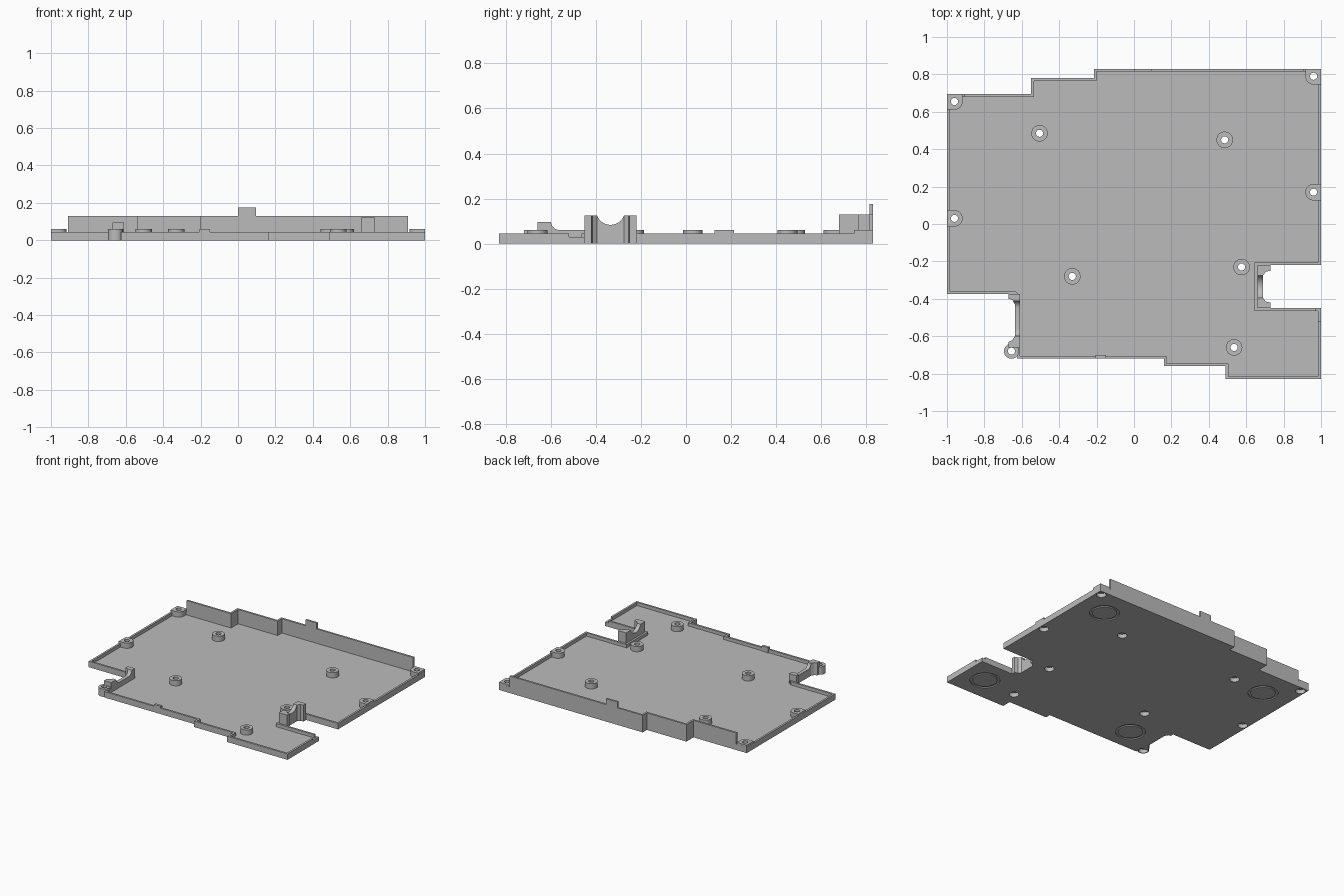
import bpy, bmesh, math
from mathutils import Vector

if "Cube" in bpy.data.objects:
    bpy.data.objects.remove(bpy.data.objects["Cube"])

grey = bpy.data.materials.new("plain grey")
grey.use_nodes = True
grey.diffuse_color = (0.5, 0.5, 0.5, 1)
grey.node_tree.nodes["Principled BSDF"].inputs["Base Color"].default_value = (0.5, 0.5, 0.5, 1)


def prism(name, points, z0, z1, axis="z"):
    """Extrude a polygon between two heights (or along x, with points in y and z)."""
    bm = bmesh.new()
    place = (lambda a, b, h: (a, b, h)) if axis == "z" else (lambda a, b, h: (h, a, b))
    face = bm.faces.new([bm.verts.new(place(a, b, z0)) for a, b in points])
    top = bmesh.ops.extrude_face_region(bm, geom=[face])["geom"]
    verts = [g for g in top if isinstance(g, bmesh.types.BMVert)]
    bmesh.ops.translate(bm, verts=verts, vec=place(0, 0, z1 - z0))
    bmesh.ops.recalc_face_normals(bm, faces=bm.faces[:])
    mesh = bpy.data.meshes.new(name)
    bm.to_mesh(mesh)
    bm.free()
    mesh.materials.append(grey)
    obj = bpy.data.objects.new(name, mesh)
    bpy.context.collection.objects.link(obj)
    return obj


def rect(x0, x1, y0, y1):
    return [(x0, y0), (x1, y0), (x1, y1), (x0, y1)]


def circle(x, y, r, n=32):
    return [(x + r * math.cos(i * math.tau / n), y + r * math.sin(i * math.tau / n)) for i in range(n)]


def offset(path, t, closed=True):
    """Mitred offset towards the left of the path."""
    pts = [Vector(p) for p in path]
    n, result = len(pts), []
    for i, p in enumerate(pts):
        before = p - pts[i - 1] if closed or i else pts[1] - p
        after = pts[(i + 1) % n] - p if closed or i < n - 1 else before
        a, b = [Vector((-d.y, d.x)).normalized() for d in (before, after)]
        result.append(tuple(p + (a + b) * t / (1 + a.dot(b))))
    return result


def cut(obj, cutters):
    """Subtract the cutters and bake the result."""
    for cutter in cutters:
        cutter.hide_render = True
        mod = obj.modifiers.new("cut", "BOOLEAN")
        mod.operation, mod.solver, mod.object = "DIFFERENCE", "EXACT", cutter
    bpy.context.view_layer.update()
    graph = bpy.context.evaluated_depsgraph_get()
    mesh = bpy.data.meshes.new_from_object(obj.evaluated_get(graph))
    obj.modifiers.clear()
    obj.data = mesh
    for cutter in cutters:
        bpy.data.objects.remove(cutter)


def holes(x, y):
    """Screw hole with a counterbore underneath."""
    return [prism("hole", circle(x, y, 0.019), -0.1, 0.2),
            prism("counterbore", circle(x, y, 0.034), -0.1, 0.03)]


def edge_boss(x, y, sx, sy, r=0.044, reach=0.0395):
    """Round boss whose outer sides are squared off to the plate edge."""
    points = []
    for ux, uy in circle(0, 0, 1):
        if ux * sx > 1e-6 or uy * sy > 1e-6:
            ux, uy = math.copysign(1, ux), math.copysign(1, uy)
        p = (x + ux * (reach if ux * sx == 1 else r), y + uy * (reach if uy * sy == 1 else r))
        if p not in points:
            points.append(p)
    return points


# Plate outline, counterclockwise, with the stepped back edge kept separately
back = [(1, 0.83), (-0.215, 0.83), (-0.215, 0.78), (-0.55, 0.78), (-0.55, 0.695), (-1, 0.695)]
outline = [(-0.625, -0.72), (0.16, -0.72), (0.16, -0.76), (0.49, -0.76), (0.49, -0.83),
           (1, -0.83), (1, -0.45), (0.66, -0.45), (0.66, -0.22), (1, -0.22)] + back + [
           (-1, -0.375), (-0.64, -0.375), (-0.625, -0.39)]
RIM, FLOOR = 0.015, 0.02

# Screw positions
corner_screws = [(0.96, 0.79, 1, 1), (0.96, 0.17, 1, 0), (-0.96, 0.655, -1, 1), (-0.96, 0.03, -1, 0)]
inner_screws = [(-0.505, 0.485), (0.485, 0.45), (-0.33, -0.28), (0.575, -0.23), (0.535, -0.66)]
notch_screw = (-0.655, -0.68)

# Tray with floor, low rim, rim gap, screw holes and foot grooves
tray = prism("tray", outline, 0, 0.045)
cutters = [prism("pocket", offset(outline, RIM), FLOOR, 0.2),
           prism("rim_gap", rect(0.97, 1.1, -0.52, -0.4), 0.03, 0.2)]
for x, y in [s[:2] for s in corner_screws] + inner_screws + [notch_screw]:
    cutters += holes(x, y)
for x, y in [(0.78, 0.61), (-0.78, 0.465), (-0.42, -0.54), (0.815, -0.64)]:
    groove = prism("groove", circle(x, y, 0.104, 48), -0.05, 0.008)
    cut(groove, [prism("core", circle(x, y, 0.086, 48), -0.1, 0.1)])
    cutters.append(groove)
cut(tray, cutters)
parts = [tray]

# Screw bosses
for i, (x, y, sx, sy) in enumerate(corner_screws):
    parts.append(prism(f"edge_boss_{i + 1}", edge_boss(x, y, sx, sy), 0.01, 0.06))
    cut(parts[-1], holes(x, y))
for i, (x, y) in enumerate(inner_screws):
    parts.append(prism(f"inner_boss_{i + 1}", circle(x, y, 0.044), 0.01, 0.06))
    cut(parts[-1], holes(x, y))
parts.append(prism("notch_boss", circle(*notch_screw, 0.04), 0, 0.06))
cut(parts[-1], holes(*notch_screw))

# Tall stepped back wall with its tab, and the small front tab
wall = [(0.91, 0.83)] + back[1:-1] + [(-0.91, 0.695)]
parts.append(prism("back_wall", wall + offset(wall, RIM, False)[::-1], FLOOR, 0.13))
parts.append(prism("back_tab", rect(0, 0.095, 0.815, 0.83), 0.1, 0.175))
parts.append(prism("front_tab", rect(-0.205, -0.15, -0.72, -0.7), 0.01, 0.06))

# Cradle in the left notch, with a round dip
left = [(0.66, -0.22), (0.73, -0.22), (0.73, -0.25), (0.705, -0.255), (0.69, -0.275),
        (0.69, -0.395), (0.705, -0.415), (0.73, -0.42), (0.73, -0.45), (0.66, -0.45)]
parts.append(prism("left_cradle", left, 0, 0.125))
cut(parts[-1], [prism("dip", circle(-0.335, 0.147, 0.064), 0.5, 0.9, "x")])

# Cradle in the right notch, with a wide dip rounded at both ends
right = [(-0.61, -0.375), (-0.67, -0.375), (-0.67, -0.4), (-0.65, -0.405), (-0.637, -0.43),
         (-0.637, -0.6), (-0.65, -0.62), (-0.67, -0.63), (-0.67, -0.66), (-0.61, -0.66)]
parts.append(prism("right_cradle", right, 0, 0.095))
cut(parts[-1], [prism("dip", circle(-0.56, 0.1, 0.04), -0.9, -0.5, "x"),
                prism("dip", circle(-0.45, 0.1, 0.04), -0.9, -0.5, "x"),
                prism("dip", rect(-0.56, -0.45, 0.06, 0.2), -0.9, -0.5, "x")])

# Smooth the round surfaces, keep the edges sharp
bpy.ops.object.select_all(action="DESELECT")
for part in parts:
    part.select_set(True)
bpy.context.view_layer.objects.active = tray
bpy.ops.object.shade_smooth_by_angle(angle=math.radians(30))
